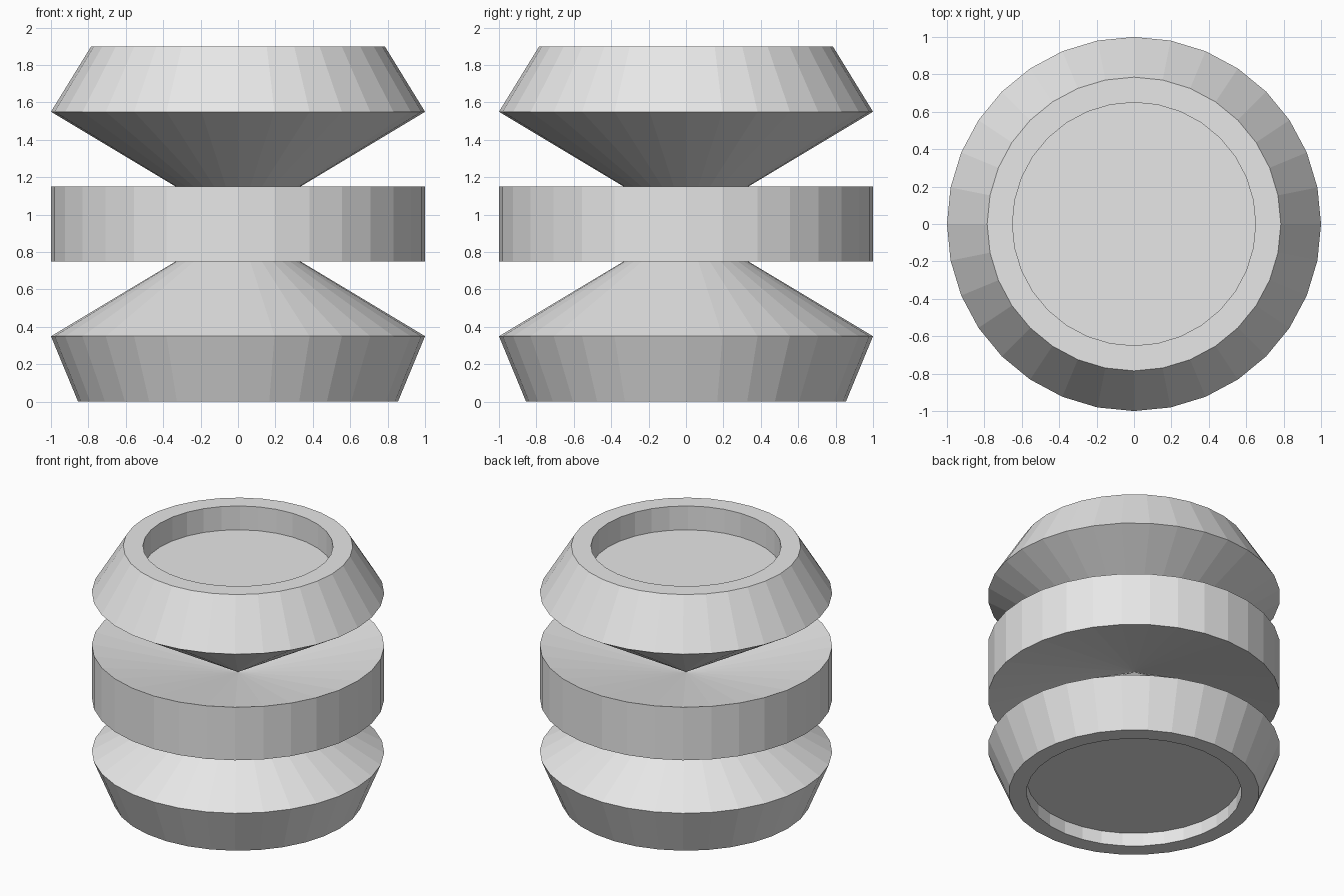
import bpy, bmesh, math

SIDES = 32
PINCH = (0, 0.95)   # all cones meet here

cube = bpy.data.objects.get("Cube")
if cube:
    bpy.data.objects.remove(cube, do_unlink=True)

grey = bpy.data.materials.new("plain grey")
grey.use_nodes = True
grey.diffuse_color = (0.8, 0.8, 0.8, 1)
grey.node_tree.nodes["Principled BSDF"].inputs["Base Color"].default_value = (0.8, 0.8, 0.8, 1)


def lathe(name, profile):
    """Turn a (radius, height) profile around the z axis."""
    bm = bmesh.new()
    verts = [bm.verts.new((r, 0, z)) for r, z in profile]
    edges = [bm.edges.new(pair) for pair in zip(verts, verts[1:])]
    bmesh.ops.spin(bm, geom=verts + edges, cent=(0, 0, 0), axis=(0, 0, 1),
                   angle=math.tau, steps=SIDES)
    bmesh.ops.remove_doubles(bm, verts=bm.verts, dist=0.0005)
    bmesh.ops.recalc_face_normals(bm, faces=bm.faces)
    mesh = bpy.data.meshes.new(name)
    bm.to_mesh(mesh)
    bm.free()
    mesh.materials.append(grey)
    obj = bpy.data.objects.new(name, mesh)
    bpy.context.collection.objects.link(obj)
    return obj


# Base with a shallow recess underneath and a cone on top
lathe("lower_base", [(0, 0.1), (0.735, 0.1), (0.735, 0), (0.855, 0), (1, 0.35), PINCH])

# Straight-sided ring, hollowed by cones above and below
lathe("middle_ring", [PINCH, (1, 0.75), (1, 1.15), PINCH])

# Inverted cone with a chamfered rim and a recessed top
lathe("upper_bowl", [PINCH, (1, 1.55), (0.785, 1.9), (0.65, 1.9), (0.65, 1.72), (0, 1.72)])
